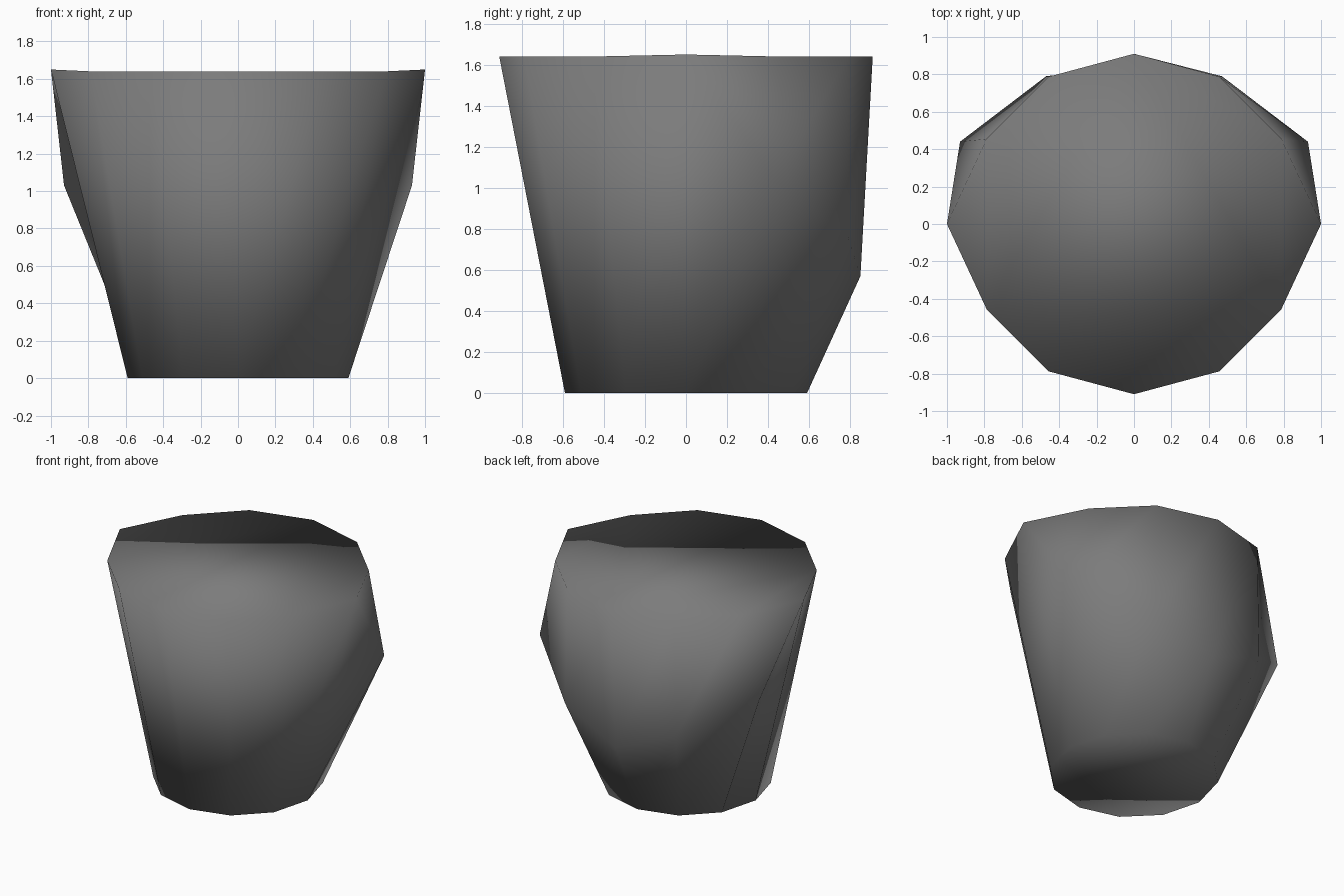
import bpy
import bmesh
from math import cos, sin, radians

if "Cube" in bpy.data.objects:
    bpy.data.objects.remove(bpy.data.objects["Cube"], do_unlink=True)

SIDES = 12
HEIGHT = 1.64
bm = bmesh.new()


def ring(radius, z):
    step = radians(360 / SIDES)
    return [bm.verts.new((radius * cos(i * step), radius * sin(i * step), z))
            for i in range(SIDES)]


def face(*verts):
    bm.faces.new(verts)


# Tapered body: narrow foot, wide rim, with a point pulled out on each side
bottom = ring(0.59, 0)
top = ring(0.91, HEIGHT)
top[0].co = (1, 0, HEIGHT + 0.01)
top[6].co = (-1, 0, HEIGHT + 0.01)

# Arched bulge around the back, lowest in the middle, mirrored left to right
arch = [(0.93, 0.44, 1.03), (0.47, 0.79, 0.76), (0, 0.85, 0.57)]
arch += [(-x, y, z) for x, y, z in reversed(arch[:2])]
mid = {i + 1: bm.verts.new(co) for i, co in enumerate(arch)}

# Back walls, above and below the bulge
for i in range(1, 5):
    face(bottom[i], bottom[i + 1], mid[i + 1], mid[i])
    face(mid[i], mid[i + 1], top[i + 1], top[i])

# Corners joining the bulge to the side points
face(top[0], mid[1], top[1])
face(bottom[0], mid[1], top[0])
face(bottom[0], bottom[1], mid[1])
face(mid[5], top[6], top[5])
face(bottom[5], top[6], mid[5])
face(bottom[5], bottom[6], top[6])

# Plain front walls
for i in range(6, SIDES):
    j = (i + 1) % SIDES
    face(bottom[i], bottom[j], top[j], top[i])

# Caps
face(*top)
face(*reversed(bottom))
bmesh.ops.recalc_face_normals(bm, faces=bm.faces[:])

mesh = bpy.data.meshes.new("rock_body")
bm.to_mesh(mesh)
bm.free()
for poly in mesh.polygons:
    poly.use_smooth = True

# Plain grey stone
stone = bpy.data.materials.new("stone_grey")
stone.use_nodes = True
colour = (0.2, 0.2, 0.2, 1)
stone.diffuse_color = colour
stone.node_tree.nodes["Principled BSDF"].inputs["Base Color"].default_value = colour
mesh.materials.append(stone)

rock = bpy.data.objects.new("rock_body", mesh)
bpy.context.scene.collection.objects.link(rock)
